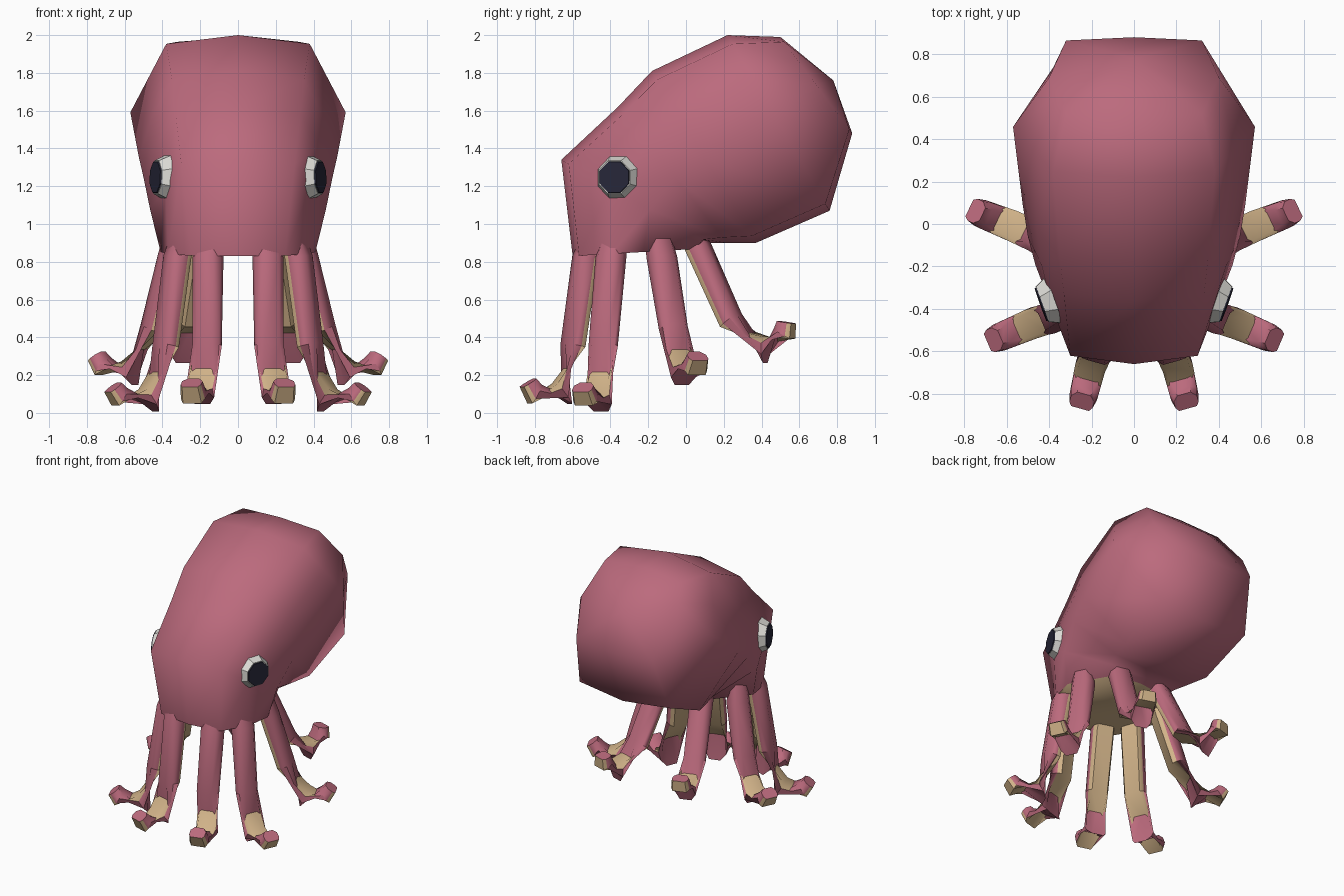
import bpy, bmesh, math
from mathutils import Vector, Matrix

if "Cube" in bpy.data.objects:
    bpy.data.objects.remove(bpy.data.objects["Cube"])


def material(name, rgb):
    m = bpy.data.materials.new(name)
    m.diffuse_color = (*rgb, 1)
    m.use_nodes = True
    m.node_tree.nodes["Principled BSDF"].inputs["Base Color"].default_value = m.diffuse_color
    return m


PINK = material("rose skin", (0.50, 0.145, 0.205))
TAN = material("tan underside", (0.64, 0.45, 0.25))
WHITE = material("eye white", (0.72, 0.71, 0.67))
DARK = material("dark pupil", (0.02, 0.02, 0.04))


def finish(bm, name, mats, angle, mirror=False):
    bmesh.ops.recalc_face_normals(bm, faces=bm.faces)
    me = bpy.data.meshes.new(name)
    bm.to_mesh(me)
    bm.free()
    ob = bpy.data.objects.new(name, me)
    bpy.context.collection.objects.link(ob)
    for m in mats:
        me.materials.append(m)
    bpy.ops.object.select_all(action='DESELECT')
    ob.select_set(True)
    bpy.context.view_layer.objects.active = ob
    bpy.ops.object.shade_smooth_by_angle(angle=math.radians(angle))
    if mirror:
        ob.modifiers.new("Mirror", 'MIRROR').use_mirror_merge = False
    return ob


def bridge(bm, a, b):
    n = len(a)
    return [bm.faces.new((a[i], a[(i + 1) % n], b[(i + 1) % n], b[i])) for i in range(n)]


# Body: tilted rings, each given by its front point, back point (y, z),
# front corner, side and back corner half widths, side position, cheek bulge
RINGS = [
    ((-0.60, 0.83), (0.08, 0.87), 0.25, 0.41, 0.22, 0.55, 0.04),
    ((-0.66, 1.34), (0.12, 0.90), 0.30, 0.465, 0.28, 0.60, 0.0),
    ((-0.36, 1.62), (0.22, 0.90), 0.33, 0.50, 0.32, 0.52, 0.02),
    ((-0.18, 1.81), (0.37, 0.90), 0.35, 0.525, 0.36, 0.50, 0.02),
    ((0.22, 2.00), (0.76, 1.07), 0.38, 0.57, 0.38, 0.44, 0.0),
    ((0.50, 1.99), (0.88, 1.48), 0.32, 0.40, 0.32, 0.50, 0.0),
]
bm = bmesh.new()
loops = []
for f, b, cf, w, cb, t, bulge in RINGS:
    F, B = Vector((0, *f)), Vector((0, *b))

    def at(x, s):
        return F.lerp(B, s) + Vector((x, 0, 0))
    corner, side = at(cf, 0.05), at(w, t)
    cheek = corner.lerp(side, 0.5) + Vector((bulge, 0, 0))
    half = [corner, cheek, side, at(cb, 0.96)]
    ring = [F] + half + [B] + [Vector((-p.x, p.y, p.z)) for p in reversed(half)]
    loops.append([bm.verts.new(p) for p in ring])
for a, b in zip(loops, loops[1:]):
    bridge(bm, a, b)
# rounded rear cap and tan base
pole = bm.verts.new((0, 0.78, 1.76))
last = loops[-1]
for i in range(len(last)):
    bm.faces.new((last[i], last[(i + 1) % len(last)], pole))
bm.faces.new(loops[0]).material_index = 1
finish(bm, "body", [PINK, TAN], 65)

# Tentacles: bevelled square section swept along a path, tan on the inner side
SECTION = [(-.045, .058), (.045, .058), (.078, .02), (.078, -.03),
           (.06, -.058), (-.06, -.058), (-.078, -.03), (-.078, .02)]
SCALES = [0.75, 1.0, 0.95, 0.93, 0.85, 0.72]
TENTACLES = {
    "front_tentacle": [(.14, -.46, 1.02), (.16, -.535, .82), (.165, -.60, .36),
                       (.20, -.655, .10), (.235, -.80, .10), (.245, -.835, .16)],
    "front_side_tentacle": [(.27, -.36, 1.02), (.325, -.40, .82), (.385, -.44, .36),
                            (.47, -.465, .065), (.625, -.53, .085), (.66, -.545, .135)],
    "rear_side_tentacle": [(.31, -.17, 1.05), (.355, -.125, .82), (.45, -.065, .45),
                           (.57, -.01, .21), (.71, .045, .245), (.745, .06, .30)],
    "rear_tentacle": [(.15, -.02, 1.03), (.18, .07, .87), (.24, .24, .49),
                      (.29, .42, .335), (.325, .52, .42), (.325, .53, .48)],
}
for name, path in TENTACLES.items():
    pts = [Vector(p) for p in path]
    out = pts[4] - pts[1]
    out.z = 0
    across = out.normalized().cross(Vector((0, 0, 1)))
    bm = bmesh.new()
    loops = []
    for i, p in enumerate(pts):
        t0 = (p - pts[i - 1]).normalized() if i else None
        t1 = (pts[i + 1] - p).normalized() if i < len(pts) - 1 else t0
        t0 = t0 or t1
        tan = (t0 + t1).normalized()
        miter = min(1.35, 1 / max(0.3, tan.dot(t1)))
        up = tan.cross(across).normalized()
        if i < 3 and up.dot(out) < 0 or i >= 3 and up.z < 0 and up.dot(out) > 0:
            up = -up
        k = SCALES[i]
        loops.append([bm.verts.new(p + across * u * k + up * v * k * miter)
                      for u, v in SECTION])
    for a, b in zip(loops, loops[1:]):
        for j, face in enumerate(bridge(bm, a, b)):
            face.material_index = 1 if j in (3, 4, 5) else 0
    bm.faces.new(loops[0])
    bm.faces.new(loops[-1])
    finish(bm, name, [PINK, TAN], 50, mirror=True)

# Eyes: octagonal white rim with a dark pupil plate
normal = Vector((0.94, -0.34, 0.03)).normalized()
turn = normal.to_track_quat('Z', 'Y').to_matrix().to_4x4()
centre = Vector((0.405, -0.368, 1.247))


def disc(name, mat, r_in, r_out, depth, offset):
    bm = bmesh.new()
    bmesh.ops.create_cone(
        bm, cap_ends=True, segments=8, radius1=r_out, radius2=r_in, depth=depth,
        matrix=Matrix.Translation(centre + normal * offset) @ turn
        @ Matrix.Rotation(math.radians(22.5), 4, 'Z'))
    finish(bm, name, [mat], 30, mirror=True)


disc("eye_rim", WHITE, 0.095, 0.126, 0.06, 0.0)
disc("pupil", DARK, 0.088, 0.09, 0.008, 0.033)
